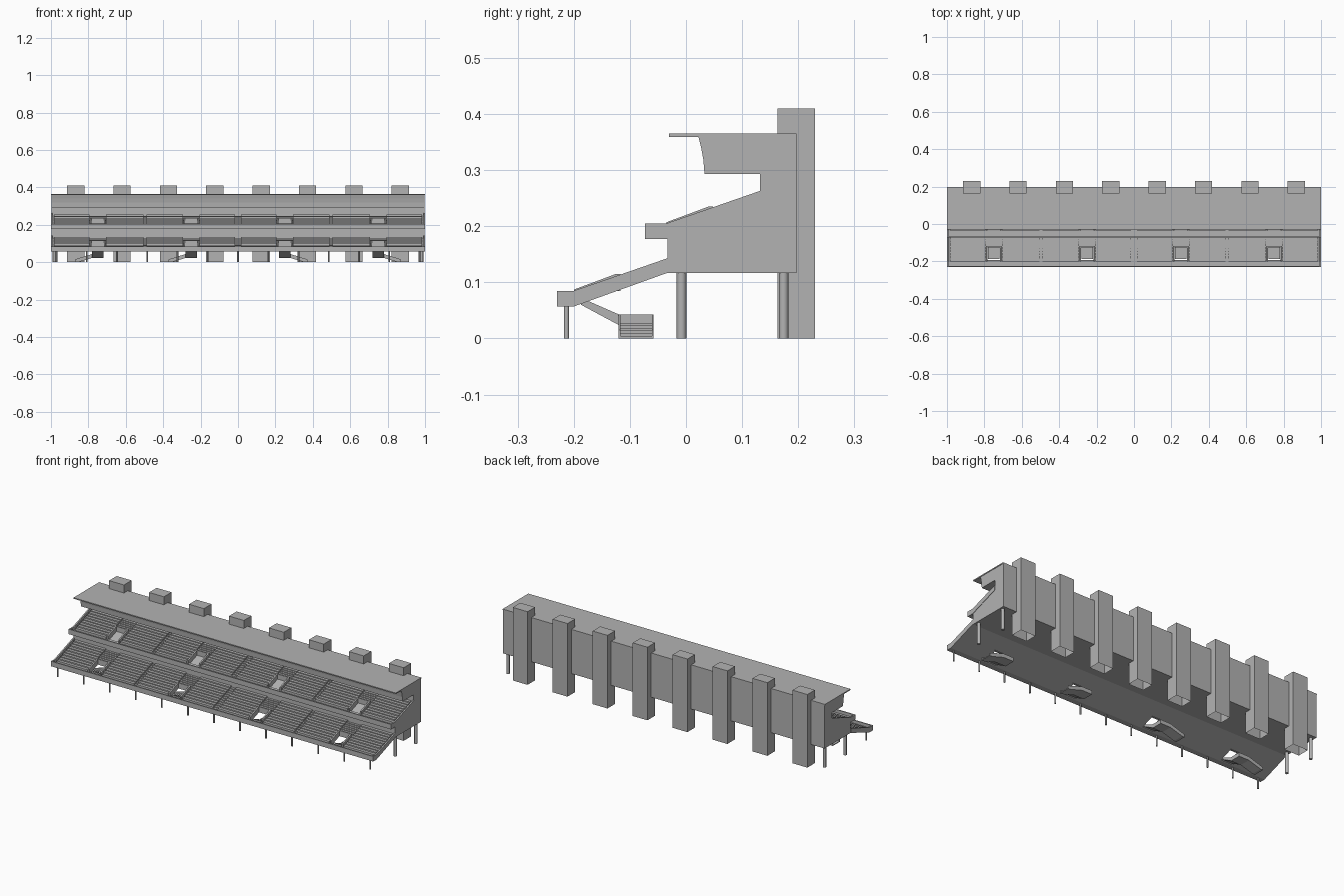
import bpy, bmesh
from math import cos, sin, pi

if "Cube" in bpy.data.objects:
    bpy.data.objects.remove(bpy.data.objects["Cube"])

grey = bpy.data.materials.new("concrete grey")
grey.use_nodes = True
grey.diffuse_color = (0.45, 0.45, 0.45, 1)
grey.node_tree.nodes["Principled BSDF"].inputs["Base Color"].default_value = (0.45, 0.45, 0.45, 1)


class Part:
    """Collects prisms and posts into one object."""

    def __init__(self, name):
        self.name, self.bm = name, bmesh.new()

    def prism(self, profile, a, b, axis="x"):
        def place(p, t):
            return (t, p[0], p[1]) if axis == "x" else (p[0], t, p[1])
        rings = [[self.bm.verts.new(place(p, t)) for p in profile] for t in (a, b)]
        n = len(profile)
        self.bm.faces.new(rings[0])
        self.bm.faces.new(rings[1][::-1])
        for i in range(n):
            j = (i + 1) % n
            self.bm.faces.new((rings[0][i], rings[1][i], rings[1][j], rings[0][j]))

    def box(self, x, y, z):
        self.prism([(y[0], z[0]), (y[1], z[0]), (y[1], z[1]), (y[0], z[1])], *x)

    def post(self, x, y, r, top, sides=12):
        ring = [(x + r * cos(2 * pi * i / sides), y + r * sin(2 * pi * i / sides)) for i in range(sides)]
        low, high = [[self.bm.verts.new((px, py, z)) for px, py in ring] for z in (0, top)]
        self.bm.faces.new(low[::-1])
        self.bm.faces.new(high)
        for i in range(sides):
            j = (i + 1) % sides
            self.bm.faces.new((low[i], low[j], high[j], high[i])).smooth = True

    def finish(self):
        bmesh.ops.recalc_face_normals(self.bm, faces=self.bm.faces)
        mesh = bpy.data.meshes.new(self.name)
        self.bm.to_mesh(mesh)
        self.bm.free()
        mesh.materials.append(grey)
        bpy.context.collection.objects.link(bpy.data.objects.new(self.name, mesh))


# Shared layout
GATES = (-0.75, -0.25, 0.25, 0.75)
GATE_HALF, WALL = 0.0325, 0.008
BACK, FRONT = -0.033, -0.2
HOLE = (-0.193, -0.125)
SLOPE = 0.06 / (BACK - FRONT)


def deck_z(y):
    return 0.068 + max(0, y - FRONT) * SLOPE


def steps(y0, y1, count, bench=0.0):
    """Stepped profile on the sloped deck, with an optional raised bench per row."""
    run = (y1 - y0) / count
    pts = [(y1, deck_z(y1) - 0.003), (y0, deck_z(y0) - 0.003)]
    for i in range(count):
        y, z = y0 + i * run, deck_z(y0 + (i + 1) * run)
        pts += [(y, z)]
        if bench:
            pts += [(y + run * 0.5, z), (y + run * 0.5, z + bench)]
        pts += [(y + run, z + bench)]
    return pts


def tier(name, dy, dz, nose):
    """One seating deck with parapets, rows, aisles and gateways."""
    def at(profile):
        return [(y + dy, z + dz) for y, z in profile]

    def band(y0, y1):
        return at([(y0, deck_z(y0) - 0.011), (y1, deck_z(y1) - 0.011), (y1, deck_z(y1)), (y0, deck_z(y0))])

    # Deck slab, split around the gateway openings
    slab = Part(name + "_deck")
    edges = [-1] + [g + s * GATE_HALF for g in GATES for s in (-1, 1)] + [1]
    for i, (a, b) in enumerate(zip(edges, edges[1:])):
        spans = [(FRONT, BACK)] if i % 2 == 0 else [(FRONT, HOLE[0]), (HOLE[1], BACK)]
        for span in spans:
            slab.prism(band(*span), a, b)
    slab.prism(band(nose, FRONT), -1, 1)
    slab.finish()

    # Front parapet and sloped end walls
    rim = Part(name + "_parapet")
    rim.prism(at([(nose, 0.06), (nose + 0.006, 0.06), (nose + 0.006, 0.085), (nose, 0.085)]), -1, 1)
    end = at([(nose, 0.057), (FRONT, 0.057), (BACK, 0.117), (BACK, 0.143), (FRONT, 0.085), (nose, 0.085)])
    for s in (-1, 1):
        rim.prism(end, s * 0.992, s)
    rim.finish()

    # Seat rows and aisle stairs
    rows, aisles = Part(name + "_seat_rows"), Part(name + "_aisle_stairs")
    for s in (-1, 1):
        for a, b in ((0.016, 0.205), (0.295, 0.488), (0.505, 0.705), (0.795, 0.985)):
            rows.prism(at(steps(FRONT, BACK, 5, 0.007)), s * a, s * b)
        aisles.prism(at(steps(FRONT, BACK, 12)), s * 0.488, s * 0.505)
    aisles.prism(at(steps(FRONT, BACK, 12)), -0.016, 0.016)
    for g in GATES:
        aisles.prism(at(steps(HOLE[1] + WALL, BACK, 7)), g - 0.045, g + 0.045)
    rows.finish()
    aisles.finish()

    # Low walls around each gateway
    gate = Part(name + "_gateway_walls")
    side = at([(FRONT, 0.06), (HOLE[1], 0.087), (HOLE[1], 0.115), (FRONT, 0.087)])
    for g in GATES:
        for s in (-1, 1):
            gate.prism(side, g + s * GATE_HALF, g + s * (GATE_HALF + WALL))
        y = HOLE[1] + dy
        gate.box((g - GATE_HALF - WALL, g + GATE_HALF + WALL), (y, y + WALL), (0.085 + dz, 0.115 + dz))
    gate.finish()


tier("lower", 0, 0, -0.23)
tier("upper", 0.165, 0.12, -0.238)

# Main building with a curved front to the top storey
body = Part("main_building")
body.prism([(BACK, 0.117), (0.197, 0.117), (0.197, 0.36), (0.022, 0.36), (0.027, 0.34),
            (0.031, 0.318), (0.033, 0.293), (0.132, 0.293), (0.132, 0.24), (BACK, 0.181)], -0.998, 0.998)
body.finish()

roof = Part("roof")
roof.box((-1, 1), (-0.03, 0.197), (0.359, 0.365))
roof.finish()

# Stair towers along the back
towers = Part("rear_towers")
for i in range(8):
    x = (i - 3.5) * 0.248
    towers.box((x - 0.046, x + 0.046), (0.163, 0.23), (0, 0.41))
bottoms = [f for f in towers.bm.faces if f.calc_center_median().z < 0.001]
bmesh.ops.delete(towers.bm, geom=bottoms, context="FACES_ONLY")
towers.finish()

# Support posts
posts = Part("front_posts")
for i in range(13):
    posts.post(-0.97 + i * 0.97 / 6, -0.213, 0.0045, 0.06)
posts.finish()
columns = Part("end_columns")
for x in (-0.982, 0.982):
    for y in (-0.008, 0.174):
        columns.post(x, y, 0.0085, 0.12)
columns.finish()

# Access stairs: a flight back from each gateway, a landing, and a flight sideways
stairs = Part("access_stairs")
for g in GATES:
    s = 1 if g > 0 else -1
    inner, outer = g - s * 0.031, g + s * 0.031
    n = 6
    flight = [(-0.12, 0.024), (-0.187, 0.06)]
    for i in range(n):
        y, z = -0.187 + i * 0.067 / n, 0.066 - i * 0.035 / n
        flight += [(y, z), (y + 0.067 / n, z)]
    stairs.prism(flight, inner, outer)
    rail = [(-0.187, 0.06), (-0.12, 0.024), (-0.12, 0.043), (-0.175, 0.067)]
    for x in (inner, outer - s * 0.003):
        stairs.prism(rail, x, x + s * 0.003)
    stairs.box((inner, outer), (-0.12, -0.058), (0.022, 0.028))
    stairs.box((inner, outer), (-0.061, -0.058), (0.022, 0.043))
    stairs.box((inner, inner + s * 0.003), (-0.12, -0.058), (0.022, 0.043))
    side_flight = [(outer + s * 0.09, 0), (outer + s * 0.075, 0), (outer, 0.022)]
    for i in range(n):
        x, z = outer + s * i * 0.09 / n, 0.028 - i * 0.028 / n
        side_flight += [(x, z), (x + s * 0.09 / n, z)]
    stairs.prism(side_flight, -0.12, -0.058, "y")
    side_rail = [(outer, 0.022), (outer + s * 0.09, 0), (outer + s * 0.09, 0.015), (outer, 0.043)]
    for y in (-0.12, -0.061):
        stairs.prism(side_rail, y, y + 0.003, "y")
stairs.finish()
